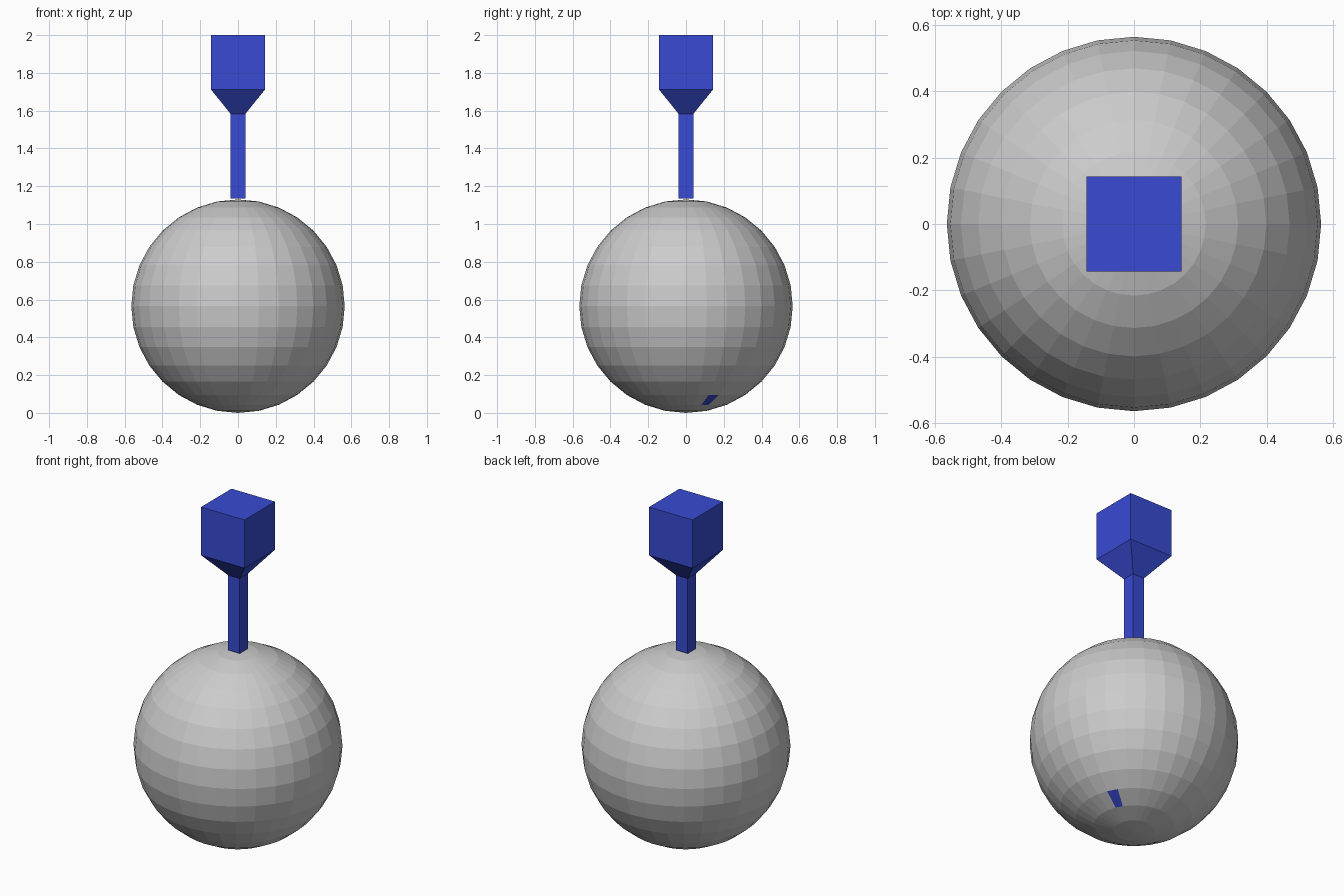
import bpy, bmesh, math

if "Cube" in bpy.data.objects:
    bpy.data.objects.remove(bpy.data.objects["Cube"])

R = 0.565  # ball radius


def material(name, color):
    m = bpy.data.materials.new(name)
    m.diffuse_color = color
    m.use_nodes = True
    m.node_tree.nodes["Principled BSDF"].inputs["Base Color"].default_value = m.diffuse_color
    return m


grey = material("grey", (0.8, 0.8, 0.8, 1))
blue = material("blue", (0.04, 0.07, 0.65, 1))


def add_object(name, bm, *mats):
    mesh = bpy.data.meshes.new(name)
    bm.to_mesh(mesh)
    bm.free()
    for m in mats:
        mesh.materials.append(m)
    obj = bpy.data.objects.new(name, mesh)
    bpy.context.collection.objects.link(obj)
    return obj


# Faceted ball with a single blue facet low on the right side
bm = bmesh.new()
bmesh.ops.create_uvsphere(bm, u_segments=32, v_segments=16, radius=R)
step = math.pi / 16
azimuth, polar = 2.5 * step, 2.5 * step
target = (R * math.sin(polar) * math.cos(azimuth),
          R * math.sin(polar) * math.sin(azimuth),
          -R * math.cos(polar))
facet = min(bm.faces, key=lambda f: sum(
    (a - b) ** 2 for a, b in zip(f.calc_center_median(), target)))
facet.material_index = 1
bmesh.ops.translate(bm, verts=bm.verts, vec=(0, 0, R))
add_object("ball", bm, grey, blue)

# Square handle: thin stem, flared neck and cube head (half width, height)
profile = [(0.0385, 1.135), (0.0385, 1.582), (0.1435, 1.713), (0.1435, 2.0)]
bm = bmesh.new()
rings = [[bm.verts.new((sx * w, sy * w, z))
          for sx, sy in ((-1, -1), (1, -1), (1, 1), (-1, 1))]
         for w, z in profile]
for low, high in zip(rings, rings[1:]):
    for i in range(4):
        j = (i + 1) % 4
        bm.faces.new((low[i], low[j], high[j], high[i]))
bm.faces.new(rings[0][::-1])
bm.faces.new(rings[-1])
add_object("handle", bm, blue)
